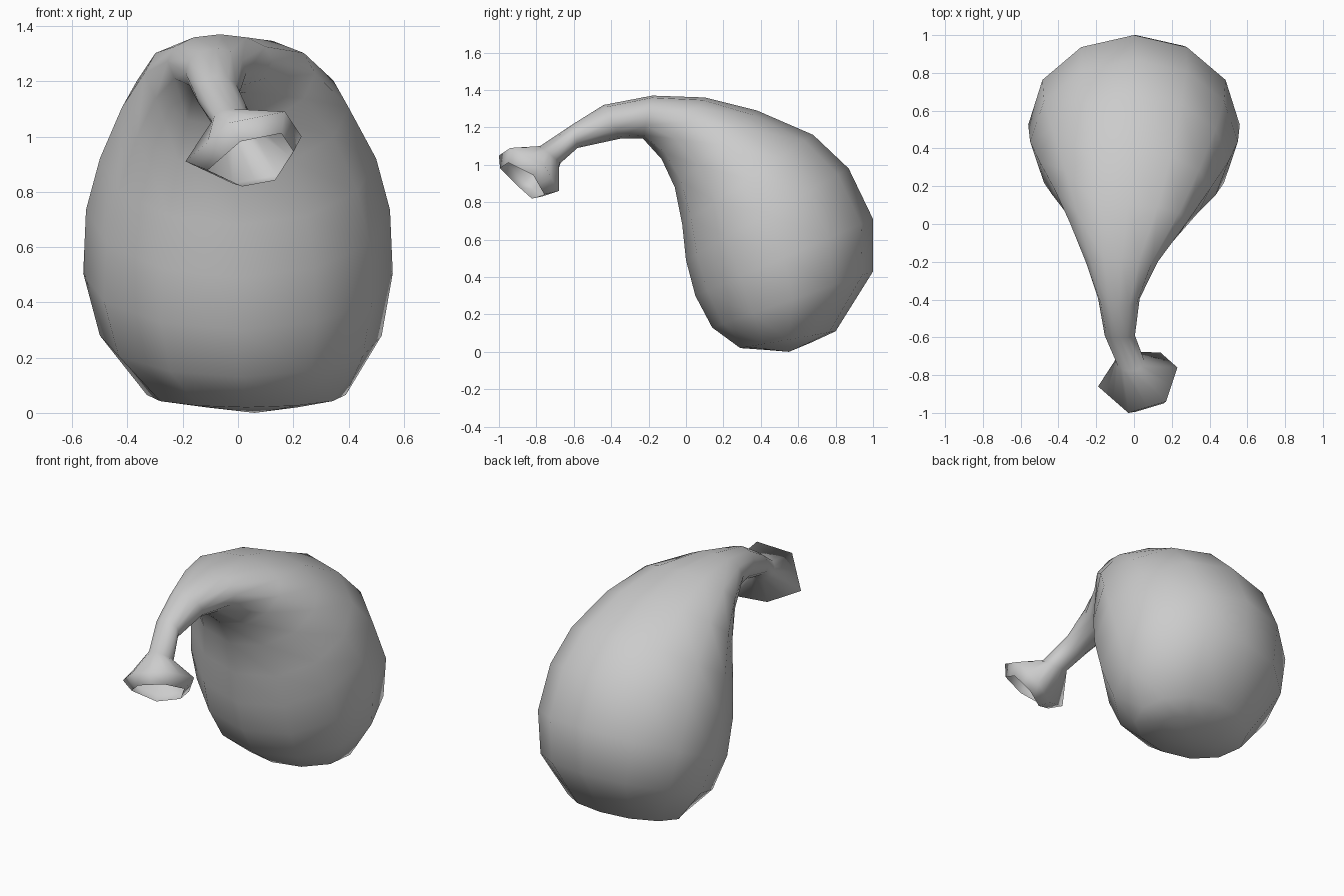
import bpy, bmesh, math
from mathutils import Vector

cube = bpy.data.objects.get("Cube")
if cube:
    bpy.data.objects.remove(cube, do_unlink=True)

SIDES = 12

# Material
grey = bpy.data.materials.new("plain grey")
grey.use_nodes = True
colour = (0.6, 0.6, 0.6, 1)
grey.diffuse_color = colour
grey.node_tree.nodes["Principled BSDF"].inputs["Base Color"].default_value = colour


def section(x, outer, inner, half_width, bend=0.0):
    """Oval ring between an outer and an inner (y, z) point; bend makes it kidney shaped."""
    top, low = Vector((x, *outer)), Vector((x, *inner))
    centre, up = (top + low) / 2, (top - low) / 2
    ring = []
    for i in range(SIDES):
        a = math.tau * i / SIDES
        c, s = math.cos(a), math.sin(a)
        ring.append(centre + Vector((half_width * c, 0, 0)) + up * (s + bend * c * c))
    return ring


# Six-cornered mouth rim, with edge midpoints to match the body sides
corners = [Vector(p) for p in ((.23, -.76, 1.0), (.17, -.94, 1.09), (-.03, -1.0, 1.05),
                               (-.19, -.86, .91), (-.02, -.77, .83), (.14, -.68, .86))]
rim = []
for i, p in enumerate(corners):
    rim += [p, (p + corners[(i + 1) % 6]) / 2]
rim_centre = sum(corners, Vector()) / 6
facing = Vector((.3, -.62, -.73)).normalized()
lip = [rim_centre + (p - rim_centre) * .74 + facing * .06 for p in rim]

# Rings from the open lip, along the neck and down the body
rings = [
    lip,
    rim,
    section(-.02, (-.78, 1.1), (-.67, 1.01), .075),
    section(-.075, (-.6, 1.22), (-.58, 1.09), .08),
    section(-.08, (-.44, 1.32), (-.35, 1.14), .11),
    section(-.065, (-.18, 1.37), (-.23, 1.14), .19, .15),
    section(-.03, (.1, 1.36), (-.13, 1.03), .31, .2),
    section(-.01, (.38, 1.29), (-.06, .88), .41, .1),
    section(0, (.68, 1.16), (-.02, .68), .5),
    section(0, (.87, .98), (0, .49), .55),
    section(0, (1.0, .71), (.05, .3), .56),
    section(.01, (1.0, .43), (.14, .13), .51),
    section(.03, (.8, .11), (.29, .02), .36),
    section(.05, (.67, .05), (.43, .01), .19),
]

bm = bmesh.new()
loops = [[bm.verts.new(p) for p in ring] for ring in rings]
for a, b in zip(loops, loops[1:]):
    for i in range(SIDES):
        j = (i + 1) % SIDES
        bm.faces.new((a[i], b[i], b[j], a[j]))

# Closed bottom
tip = bm.verts.new((.06, .55, 0))
for i in range(SIDES):
    bm.faces.new((loops[-1][i], tip, loops[-1][(i + 1) % SIDES]))
bmesh.ops.recalc_face_normals(bm, faces=bm.faces)
for face in bm.faces:
    face.smooth = True

mesh = bpy.data.meshes.new("gourd_body")
bm.to_mesh(mesh)
bm.free()
mesh.materials.append(grey)
gourd = bpy.data.objects.new("gourd_body", mesh)
bpy.context.collection.objects.link(gourd)
